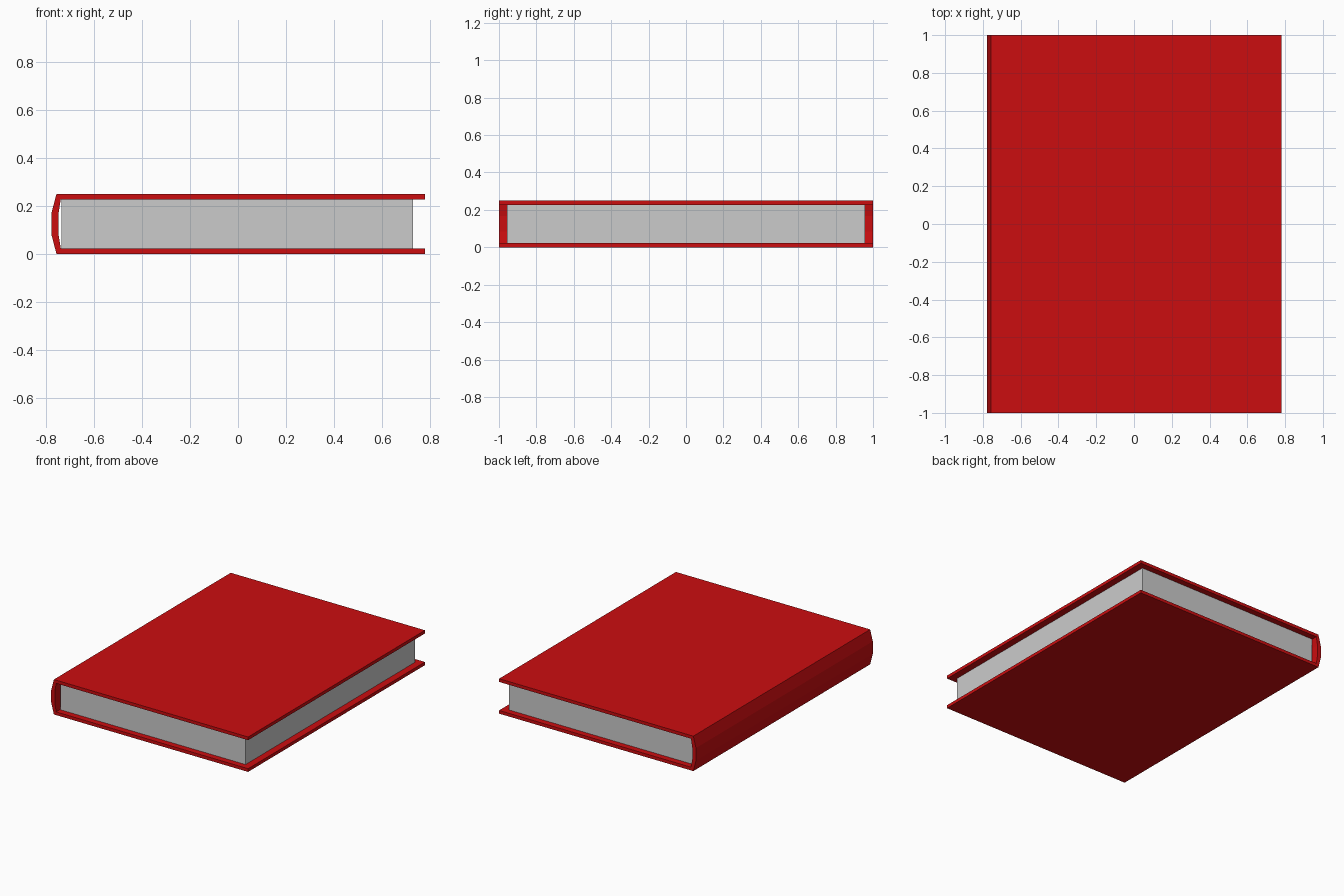
import bpy, bmesh

if "Cube" in bpy.data.objects:
    bpy.data.objects.remove(bpy.data.objects["Cube"])


def extrude_profile(name, pts, half_depth, color=None):
    """Extrude an x-z outline along y, centred on y = 0."""
    bm = bmesh.new()
    face = bm.faces.new([bm.verts.new((x, -half_depth, z)) for x, z in pts])
    out = bmesh.ops.extrude_face_region(bm, geom=[face])
    moved = [v for v in out["geom"] if isinstance(v, bmesh.types.BMVert)]
    bmesh.ops.translate(bm, verts=moved, vec=(0, 2 * half_depth, 0))
    bmesh.ops.recalc_face_normals(bm, faces=bm.faces[:])
    mesh = bpy.data.meshes.new(name)
    bm.to_mesh(mesh)
    bm.free()
    ob = bpy.data.objects.new(name, mesh)
    bpy.context.collection.objects.link(ob)
    if color:
        mat = bpy.data.materials.new(name + "_color")
        mat.diffuse_color = color
        mat.use_nodes = True
        mat.node_tree.nodes["Principled BSDF"].inputs["Base Color"].default_value = mat.diffuse_color
        mesh.materials.append(mat)
    return ob


RED = (0.6, 0.004, 0.005, 1)
H, T, W = 0.25, 0.023, 0.78   # book height, board thickness, half width

# Cover: two boards joined by a faceted, bulging spine
outer = [(-0.758, 0), (-0.779, 0.08), (-0.779, H - 0.08), (-0.758, H)]
inner = [(-0.74, H - T), (-0.75, H - 0.084), (-0.75, 0.084), (-0.74, T)]
cover = outer + [(W, H), (W, H - T)] + inner + [(W, T), (W, 0)]
extrude_profile("cover", cover, 1.0, RED)

# Page block, set back from the cover edges
extrude_profile("pages", [(-0.737, T), (0.73, T), (0.73, H - T), (-0.737, H - T)], 0.957)
